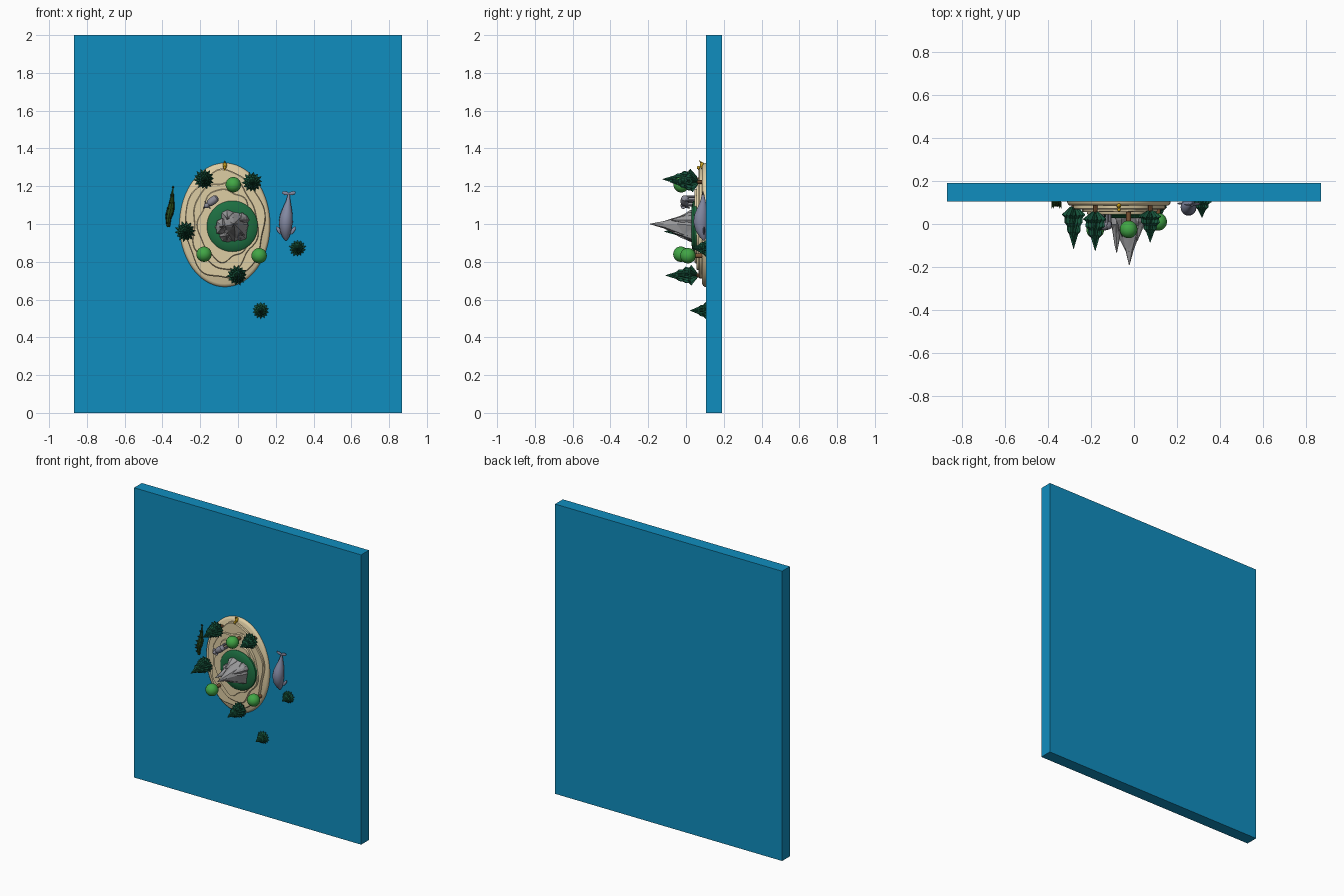
import bpy, bmesh, math, random
from mathutils import Matrix, Vector

if "Cube" in bpy.data.objects:
    bpy.data.objects.remove(bpy.data.objects["Cube"])

random.seed(4)
# Everything is laid out flat (a, b, height) and then stood up so height points to -y
STAND = Matrix.Rotation(math.pi / 2, 4, 'X')
MATS = {}
COL = dict(water=(0.005, 0.27, 0.52), sand=(0.73, 0.61, 0.37), pine=(0.008, 0.09, 0.045),
           grass=(0.012, 0.156, 0.053), leaf=(0.053, 0.38, 0.06), rock=(0.32, 0.32, 0.33),
           whale=(0.23, 0.25, 0.36), grey=(0.25, 0.25, 0.3), yellow=(0.58, 0.35, 0.013),
           croc=(0.02, 0.06, 0.01), bark=(0.2, 0.09, 0.035))


def finish(name, bm, col, smooth=False, m=None):
    bmesh.ops.recalc_face_normals(bm, faces=bm.faces[:])
    me = bpy.data.meshes.new(name)
    bm.transform(STAND @ (m or Matrix()))
    bm.to_mesh(me)
    bm.free()
    if col not in MATS:
        MATS[col] = bpy.data.materials.new(col)
        MATS[col].diffuse_color = (*COL[col], 1)
    me.materials.append(MATS[col])
    ob = bpy.data.objects.new(name, me)
    bpy.context.collection.objects.link(ob)
    if smooth:
        bpy.ops.object.select_all(action='DESELECT')
        ob.select_set(True)
        bpy.context.view_layer.objects.active = ob
        bpy.ops.object.shade_smooth_by_angle(angle=math.radians(40))
    return ob


def skin(bm, rings):
    """Bridge equal-length rings of points and cap both ends."""
    vs = [[bm.verts.new(p) for p in r] for r in rings]
    n = len(vs[0])
    for r, s in zip(vs, vs[1:]):
        for i in range(n):
            j = (i + 1) % n
            bm.faces.new((r[i], r[j], s[j], s[i]))
    bm.faces.new(vs[0][::-1])
    bm.faces.new(vs[-1])


def body(bm, secs, n=14):
    """Animal body along b: sections (a, b, height, half width, half height)."""
    skin(bm, [[(a + ra * math.cos(t), b, h + rh * math.sin(t))
               for t in (2 * math.pi * i / n for i in range(n))] for a, b, h, ra, rh in secs])


def ball(bm, c, s, seg=14):
    bmesh.ops.create_uvsphere(bm, u_segments=seg, v_segments=seg // 2 + 1, radius=1,
                              matrix=Matrix.Translation(c) @ Matrix.Diagonal((*s, 1)))


def rod(bm, p, q, r1, r2, seg=8):
    p, q = Vector(p), Vector(q)
    d = q - p
    bmesh.ops.create_cone(bm, cap_ends=True, segments=seg, radius1=r1, radius2=r2, depth=d.length,
                          matrix=Matrix.Translation((p + q) / 2) @ d.to_track_quat('Z', 'Y').to_matrix().to_4x4())


def place(a, b, h=0, turn=0):
    return Matrix.Translation((a, b, h)) @ Matrix.Rotation(math.radians(turn), 4, 'Z')


# Sea slab
bm = bmesh.new()
bmesh.ops.create_cube(bm, size=1, matrix=Matrix.Translation((0, 1, -0.1475)) @ Matrix.Diagonal((1.734, 2, 0.085, 1)))
finish("sea_slab", bm, "water")

# Island: smooth oval base, then wavy terraces
def oval(scale, h, wob=0, ph=0, n=72):
    pts = []
    for i in range(n):
        t = 2 * math.pi * i / n
        k = scale * (1 + wob * (math.sin(5 * t + ph) + 0.6 * math.sin(8 * t + 2 * ph)))
        pts.append((0.24 * k * math.cos(t), 0.328 * k * math.sin(t), h))
    return pts

ISLE = place(-0.07, 0.995)
bm = bmesh.new()
skin(bm, [oval(s, h) for s, h in ((1, -0.125), (1, -0.1), (0.985, -0.092), (0.95, -0.085))])
finish("island_base", bm, "sand", True, ISLE)
for i, (s, h, w) in enumerate(((0.88, -0.067, 0.03), (0.72, -0.055, 0.05), (0.58, -0.045, 0.05))):
    bm = bmesh.new()
    skin(bm, [oval(s, -0.1, w, i * 2.1), oval(s, h - 0.005, w, i * 2.1), oval(s * 0.98, h, w, i * 2.1)])
    finish(f"sand_terrace_{i + 1}", bm, "sand", True, ISLE)

# Grass mound
bm = bmesh.new()
skin(bm, [[(r * math.cos(i * math.pi / 24), r * math.sin(i * math.pi / 24), h) for i in range(48)]
          for r, h in ((0.135, -0.06), (0.135, -0.042), (0.125, -0.034), (0.09, -0.028))])
finish("grass_mound", bm, "grass", True, place(-0.03, 0.988))

# Faceted mountain: jittered crags round a tall main peak
def crag(bm, a, b, r, top, ta, tb, n=8):
    rings = []
    for f, k in ((0, 1), (0.22, 0.8), (0.45, 0.5), (0.72, 0.24), (1, 0.02)):
        rings.append([])
        for i in range(n):
            t = 2 * math.pi * (i + 0.3 * f) / n
            q = r * k * random.uniform(0.85, 1.15)
            z = -0.05 + (top + 0.05) * f + (random.uniform(-.012, .012) if 0 < f < 1 else 0)
            rings[-1].append((a + (ta - a) * f + q * math.cos(t), b + (tb - b) * f + q * math.sin(t), z))
    skin(bm, rings)
    bmesh.ops.triangulate(bm, faces=bm.faces[:])

bm = bmesh.new()
for c in ((-0.02, 0.99, 0.085, 0.19, -0.022, 1.0), (-0.08, 0.985, 0.05, 0.135, -0.08, 0.99),
          (-0.055, 1.035, 0.045, 0.06, -0.055, 1.03), (0.015, 0.945, 0.045, 0.07, 0.01, 0.955),
          (-0.06, 0.935, 0.045, 0.05, -0.06, 0.94), (0.025, 1.02, 0.045, 0.08, 0.015, 1.02)):
    crag(bm, *c)
finish("mountain", bm, "rock")

# Pines: star-shaped tiers from trunk to tip
TIERS = ((0.12, 0.25), (0.3, 1), (0.36, 0.78), (0.47, 0.8), (0.54, 0.58), (0.66, 0.55), (0.73, 0.36), (1, 0.02))
PINES = ((-0.18, 1.237, -0.075, 0.125), (0.075, 1.222, -0.075, 0.085), (-0.28, 0.96, -0.1, 0.115),
         (-0.005, 0.728, -0.075, 0.108), (0.315, 0.872, -0.15, -0.03), (0.12, 0.542, -0.16, -0.022))
for i, (a, b, h0, h1) in enumerate(PINES):
    bm = bmesh.new()
    n, R = 28, 0.055
    rings = []
    for j, (f, k) in enumerate(TIERS):
        rings.append([])
        for s in range(n):
            t = 2 * math.pi * (s + 0.35 * j) / n
            q = R * k * (random.uniform(0.93, 1.06) if s % 2 == 0 else 0.72)
            z = h0 + (h1 - h0) * f - (0.008 if s % 2 == 0 and j < 7 else 0)
            rings[-1].append((q * math.cos(t), q * math.sin(t), z))
    skin(bm, rings)
    finish(f"pine_{i + 1}", bm, "pine", False, place(a, b))
    bm = bmesh.new()
    rod(bm, (a, b, h0 - 0.01), (a, b, h0 + 0.05), 0.011, 0.009)
    finish(f"pine_trunk_{i + 1}", bm, "bark")

# Round trees
for i, (a, b, h) in enumerate(((-0.025, 1.208, 0.025), (-0.18, 0.84, 0.027), (0.112, 0.832, -0.01))):
    bm = bmesh.new()
    ball(bm, (a, b, h), (0.041,) * 3, 24)
    finish(f"round_crown_{i + 1}", bm, "leaf", True)
    bm = bmesh.new()
    rod(bm, (a, b, -0.09), (a, b, h), 0.013, 0.01, 12)
    finish(f"round_trunk_{i + 1}", bm, "bark", True)

# Whale with flippers and tail flukes
bm = bmesh.new()
body(bm, ((0.255, 0.912, -0.095, 0.004, 0.004), (0.253, 0.93, -0.09, 0.018, 0.018),
          (0.252, 0.965, -0.082, 0.03, 0.032), (0.253, 1.01, -0.078, 0.037, 0.04),
          (0.256, 1.05, -0.08, 0.033, 0.036), (0.261, 1.09, -0.086, 0.022, 0.025),
          (0.266, 1.125, -0.09, 0.011, 0.013), (0.269, 1.155, -0.09, 0.006, 0.007)))
for s in (-1, 1):
    for c, d, t in (((0.269 + s * 0.017, 1.163, -0.09), (0.021, 0.01, 0.004), 15),
                    ((0.254 + s * 0.036, 0.965, -0.095), (0.01, 0.026, 0.005), -35)):
        bmesh.ops.create_uvsphere(bm, u_segments=12, v_segments=7, radius=1,
                                  matrix=place(*c, s * t) @ Matrix.Diagonal((*d, 1)))
finish("whale", bm, "whale", True)

# Crocodile with a ridge of spikes
bm = bmesh.new()
CROC = ((-0.368, 0.983, 0.008), (-0.369, 1.005, 0.012), (-0.368, 1.03, 0.015), (-0.363, 1.05, 0.02),
        (-0.356, 1.08, 0.02), (-0.351, 1.11, 0.014), (-0.348, 1.15, 0.008), (-0.344, 1.192, 0.002))
body(bm, [(a, b, -0.1, r, r * 0.9) for a, b, r in CROC], 8)
for a, b, r in CROC[1:]:
    for s in (-0.6, 0.6):
        rod(bm, (a + s * r, b, -0.1 + r * 0.4), (a + s * r * 1.6, b + 0.008, -0.095 + r * 1.1), 0.006, 0.001, 5)
finish("crocodile", bm, "croc")

# Elephant-like grey animal standing on the sand
bm = bmesh.new()
body(bm, ((0, -0.034, 0, 0.008, 0.008), (0, -0.025, 0, 0.019, 0.02), (0, 0, 0.002, 0.021, 0.023),
          (0, 0.022, 0.002, 0.018, 0.02), (0, 0.032, 0.002, 0.01, 0.012)))
ball(bm, (0, 0.039, 0.008), (0.014, 0.016, 0.016))
rod(bm, (0, 0.048, 0.005), (0, 0.06, -0.025), 0.007, 0.003)
for s in (-1, 1):
    ball(bm, (s * 0.017, 0.034, 0.01), (0.009, 0.004, 0.012), 10)
    for b in (-0.022, 0.02):
        rod(bm, (s * 0.011, b, -0.06), (s * 0.011, b, 0), 0.007, 0.008)
finish("grey_animal", bm, "grey", True, place(-0.135, 1.122, 0.005, 128))

# Little yellow bird on the shore
bm = bmesh.new()
ball(bm, (0, 0, -0.085), (0.011, 0.018, 0.012))
ball(bm, (0, -0.012, -0.066), (0.008, 0.009, 0.009))
rod(bm, (0, -0.018, -0.066), (0, -0.03, -0.068), 0.004, 0.001)
rod(bm, (0, 0.01, -0.085), (0, 0.026, -0.07), 0.007, 0.001)
finish("yellow_bird", bm, "yellow", True, place(-0.07, 1.31))

for m in bpy.data.materials:
    if m.users and not m.is_grease_pencil:
        m.use_nodes = True
        m.node_tree.nodes["Principled BSDF"].inputs["Base Color"].default_value = m.diffuse_color
